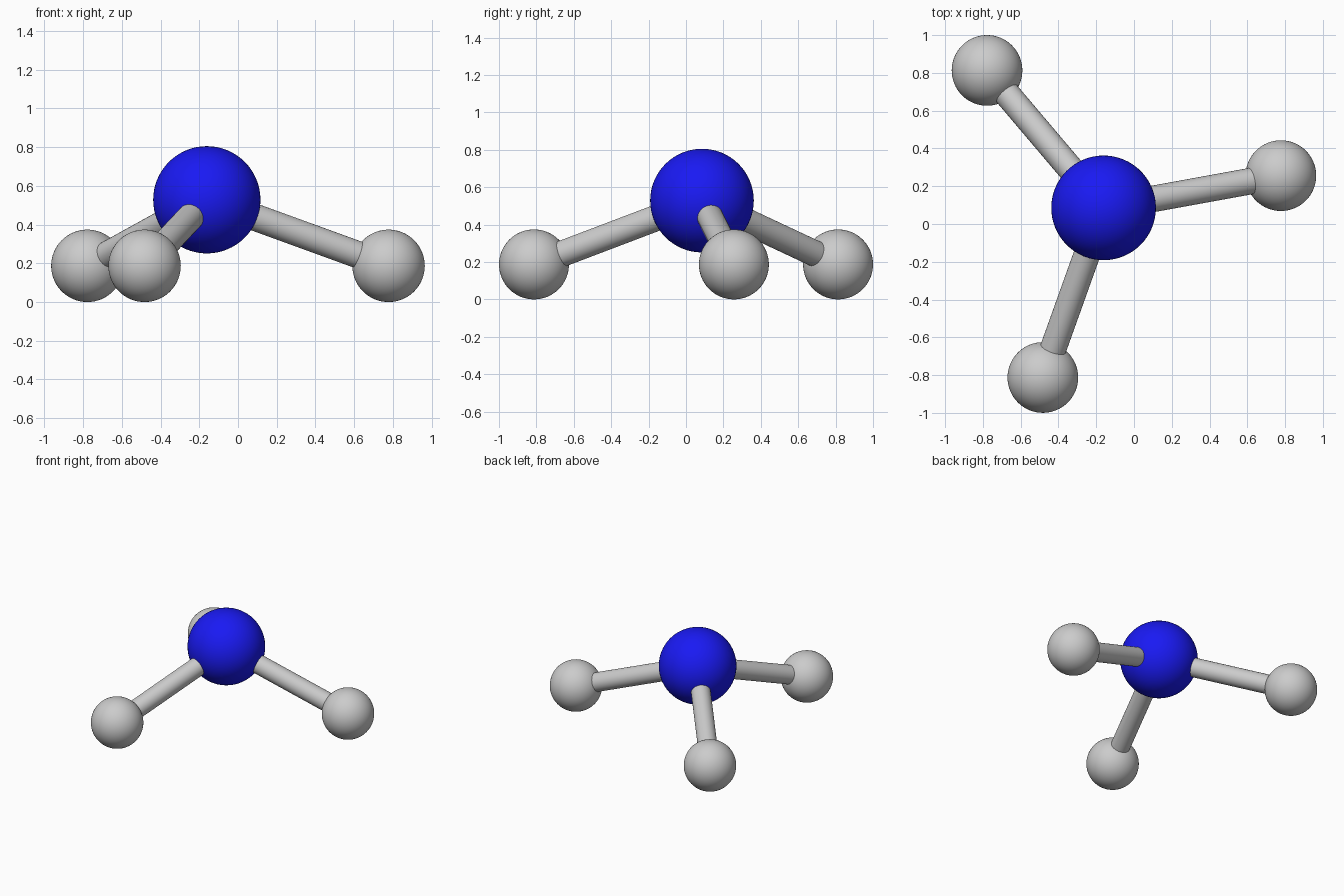
import bpy
import math
from mathutils import Vector

if "Cube" in bpy.data.objects:
    bpy.data.objects.remove(bpy.data.objects["Cube"])

CENTRE = Vector((-0.161, 0.0855, 0.528))
R_BIG, R_SMALL, R_ROD = 0.277, 0.187, 0.07
REACH = 0.954                      # horizontal distance to each small ball


def ball(name, location, radius):
    bpy.ops.mesh.primitive_uv_sphere_add(segments=64, ring_count=32, radius=radius, location=location)
    obj = bpy.context.object
    obj.name = name
    bpy.ops.object.shade_smooth()
    return obj


def rod(name, start, end, radius):
    axis = end - start
    bpy.ops.mesh.primitive_cylinder_add(vertices=32, radius=radius, depth=axis.length,
                                        location=(start + end) / 2)
    obj = bpy.context.object
    obj.name = name
    obj.rotation_euler = axis.to_track_quat('Z', 'Y').to_euler()
    bpy.ops.object.shade_smooth_by_angle(angle=math.radians(40))
    return obj


# Blue central atom
blue = bpy.data.materials.new("blue")
blue.diffuse_color = (0.01, 0.01, 0.9, 1)
blue.use_nodes = True
blue.node_tree.nodes["Principled BSDF"].inputs["Base Color"].default_value = blue.diffuse_color
ball("central_atom", CENTRE, R_BIG).data.materials.append(blue)

# Three outer atoms with their bonds, evenly spread around the centre
for i in range(3):
    a = math.radians(10.3 + 120 * i)
    tip = Vector((CENTRE.x + REACH * math.cos(a), CENTRE.y + REACH * math.sin(a), R_SMALL))
    ball(f"outer_atom_{i + 1}", tip, R_SMALL)
    rod(f"bond_{i + 1}", CENTRE, tip, R_ROD)
